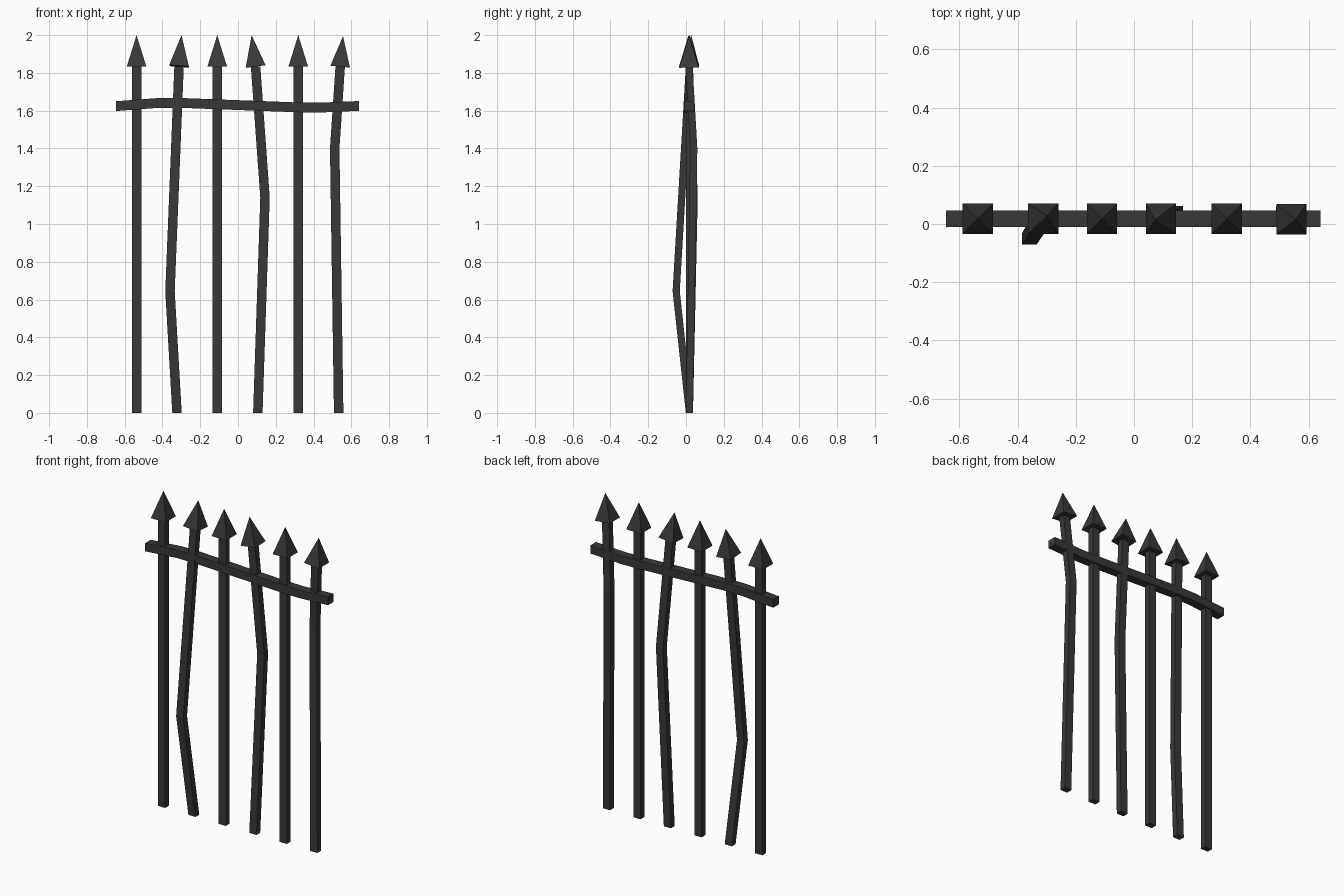
import bpy, bmesh
from mathutils import Vector

if "Cube" in bpy.data.objects:
    bpy.data.objects.remove(bpy.data.objects["Cube"])

iron = bpy.data.materials.new("dark_iron")
iron.diffuse_color = (0.04, 0.04, 0.04, 1)
iron.use_nodes = True
iron.node_tree.nodes["Principled BSDF"].inputs["Base Color"].default_value = iron.diffuse_color
Y = 0.018  # centre plane of the fence


def finish(name, bm):
    bmesh.ops.recalc_face_normals(bm, faces=bm.faces)
    mesh = bpy.data.meshes.new(name)
    bm.to_mesh(mesh)
    bm.free()
    mesh.materials.append(iron)
    obj = bpy.data.objects.new(name, mesh)
    bpy.context.collection.objects.link(obj)


def sweep(name, path, u, v):
    """Rectangular bar through path points; u and v are half-side vectors."""
    bm = bmesh.new()
    u, v = Vector(u), Vector(v)
    rings = [[bm.verts.new(Vector(p) + a * u + b * v)
              for a, b in ((-1, -1), (1, -1), (1, 1), (-1, 1))] for p in path]
    for r, s in zip(rings, rings[1:]):
        for i in range(4):
            j = (i + 1) % 4
            bm.faces.new((r[i], r[j], s[j], s[i]))
    bm.faces.new(rings[0])
    bm.faces.new(rings[-1])
    finish(name, bm)


def spearhead(name, base, tip, half=0.052):
    """Four-sided pyramid whose base is square to its axis."""
    base, tip = Vector(base), Vector(tip)
    axis = (tip - base).normalized()
    u = (Vector((1, 0, 0)) - axis * axis.x).normalized() * half
    v = axis.cross(u)
    bm = bmesh.new()
    ring = [bm.verts.new(base + a * u + b * v)
            for a, b in ((-1, -1), (1, -1), (1, 1), (-1, 1))]
    top = bm.verts.new(tip)
    bm.faces.new(ring)
    for i in range(4):
        bm.faces.new((ring[i], ring[(i + 1) % 4], top))
    finish(name, bm)


# Bars: foot x, optional bend point, head base, tip
bars = [
    (-0.537, None, (-0.537, Y, 1.833), (-0.537, Y, 2.0)),
    (-0.323, (-0.36, -0.052, 0.645), (-0.312, Y, 1.835), (-0.299, 0.028, 2.0)),
    (-0.110, None, (-0.110, Y, 1.833), (-0.110, Y, 2.0)),
    (0.105, (0.143, 0.043, 1.14), (0.093, Y, 1.835), (0.072, 0.013, 2.0)),
    (0.319, None, (0.319, Y, 1.833), (0.319, Y, 2.0)),
    (0.533, (0.512, 0.041, 1.40), (0.541, 0.016, 1.833), (0.556, 0.016, 1.995)),
]
for i, (x, bend, base, tip) in enumerate(bars, 1):
    path = [(x, Y, 0)] + ([bend] if bend else []) + [base]
    sweep(f"bar_{i}", path, (0.025, 0, 0), (0, 0.019, 0))
    spearhead(f"spearhead_{i}", base, tip)

# Slightly warped top rail
rail = [(-0.645, 1.624), (-0.42, 1.641), (-0.30, 1.641), (0.30, 1.618),
        (0.43, 1.616), (0.64, 1.625)]
sweep("top_rail", [(x, Y, z) for x, z in rail], (0, 0.028, 0), (0, 0, 0.026))
